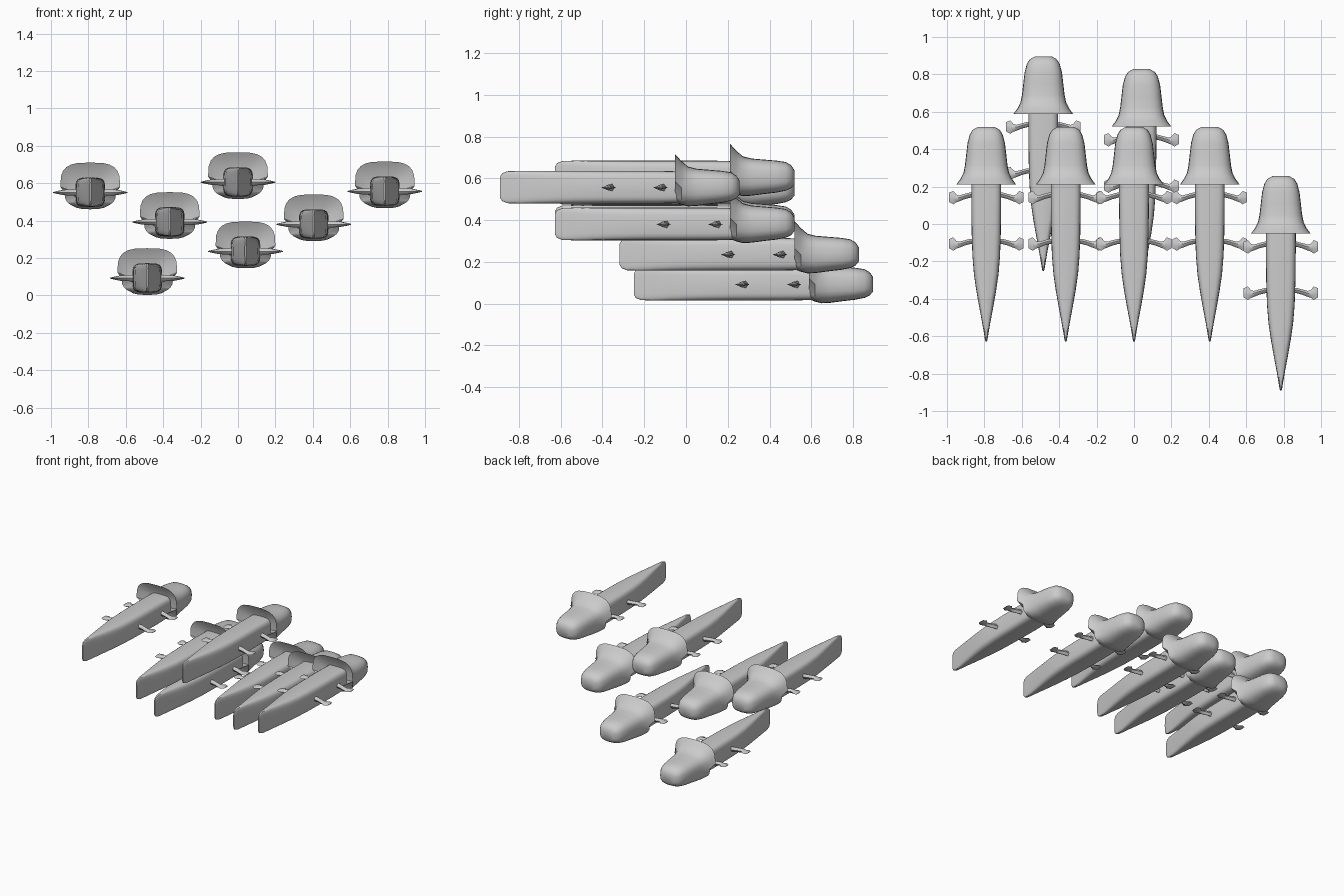
import bpy, bmesh, math

if "Cube" in bpy.data.objects:
    bpy.data.objects.remove(bpy.data.objects["Cube"])

grey = bpy.data.materials.new("plain_grey")
grey.diffuse_color = (0.6, 0.6, 0.6, 1)
grey.use_nodes = True
grey.node_tree.nodes["Principled BSDF"].inputs["Base Color"].default_value = grey.diffuse_color

SEG = 24


def section(y, half_w, top, bottom, n, mid=0.0):
    """Rounded-box cross-section across the length; starts at +x, goes over the top."""
    pts = []
    for i in range(SEG):
        a = 2 * math.pi * i / SEG
        c, s = math.cos(a), math.sin(a)
        x = math.copysign(abs(c) ** (2 / n), c) * half_w
        h = abs(s) ** (2 / n)
        z = mid + h * (top - mid) if s >= 0 else mid - h * (mid - bottom)
        pts.append((x, y, z))
    return pts


def loft(name, rings, angle=40):
    bm = bmesh.new()
    rows = [[bm.verts.new(p) for p in ring] for ring in rings]
    count = len(rows[0])
    for a, b in zip(rows, rows[1:]):
        for i in range(count):
            j = (i + 1) % count
            bm.faces.new((a[i], a[j], b[j], b[i]))
    bm.faces.new(rows[0])
    bm.faces.new(rows[-1])
    bmesh.ops.recalc_face_normals(bm, faces=bm.faces)
    mesh = bpy.data.meshes.new(name)
    bm.to_mesh(mesh)
    bm.free()
    mesh.materials.append(grey)
    ob = bpy.data.objects.new(name, mesh)
    bpy.context.collection.objects.link(ob)
    bpy.ops.object.select_all(action='DESELECT')
    ob.select_set(True)
    bpy.context.view_layer.objects.active = ob
    bpy.ops.object.shade_smooth_by_angle(angle=math.radians(angle))
    return ob


# hull: tall box that narrows to a thin upright edge at the front
hull_profile = [(0, .004, .052), (.01, .007, .068), (.035, .011, .078), (.1, .022, .08),
                (.18, .037, .08), (.27, .053, .08), (.36, .066, .08), (.46, .074, .08),
                (.58, .078, .08), (.75, .08, .08), (.95, .08, .075)]
hull = loft("hull", [section(y, w, h, -h + .003, 4.5) for y, w, h in hull_profile])

# tail hood: flared rim over the top, blending into the hull underneath
rim = section(.838, .16, .16, -.07, 3.2, .03)
under = section(.838, .07, .07, -.07, 3.2)
inner = section(.885, .075, .075, -.06, 4)
half = SEG // 2
rim = rim[:half + 1] + under[half + 1:]
tail_profile = [(.868, .138, .127, -.082), (.9, .122, .1, -.09), (.94, .114, .09, -.088),
                (1.0, .107, .085, -.08), (1.06, .1, .08, -.073), (1.105, .088, .073, -.064),
                (1.13, .073, .058, -.052), (1.146, .045, .035, -.033)]
tail_rings = [section(y, w, t, b, 2.8) for y, w, t, b in tail_profile]
hood = loft("tail_hood", [inner, rim] + tail_rings, 50)

# side struts: bent arms with flared, flattened ends: x, y offset, half length, half height
strut_profile = [(.05, .012, .014, .017), (.085, .012, .014, .017), (.115, .004, .014, .016),
                 (.145, -.006, .016, .014), (.16, -.006, .021, .011),
                 (.176, -.002, .036, .008), (.2, 0, .024, .002)]
parts = [hull, hood]
for y0, label in ((.522, "front"), (.77, "rear")):
    for side, side_name in ((-1, "left"), (1, "right")):
        rings = []
        for x, dy, hy, hz in strut_profile:
            y = y0 + dy
            rings.append([(side * x, y - hy, 0), (side * x, y - hy * .4, hz * .8),
                          (side * x, y + hy * .2, hz), (side * x, y + hy, 0),
                          (side * x, y + hy * .2, -hz), (side * x, y - hy * .4, -hz * .8)])
        parts.append(loft(f"{label}_{side_name}_strut", rings, 50))

# formation of seven craft: x, front tip y, strut height
formation = [(-.79, -.627, .55), (-.365, -.627, .392), (-.485, -.25, .092), (0, -.627, .605),
             (.04, -.318, .235), (.405, -.627, .38), (.785, -.89, .556)]
for n, place in enumerate(formation):
    for part in parts:
        ob = part
        if n:
            ob = part.copy()
            bpy.context.collection.objects.link(ob)
        ob.location = place
